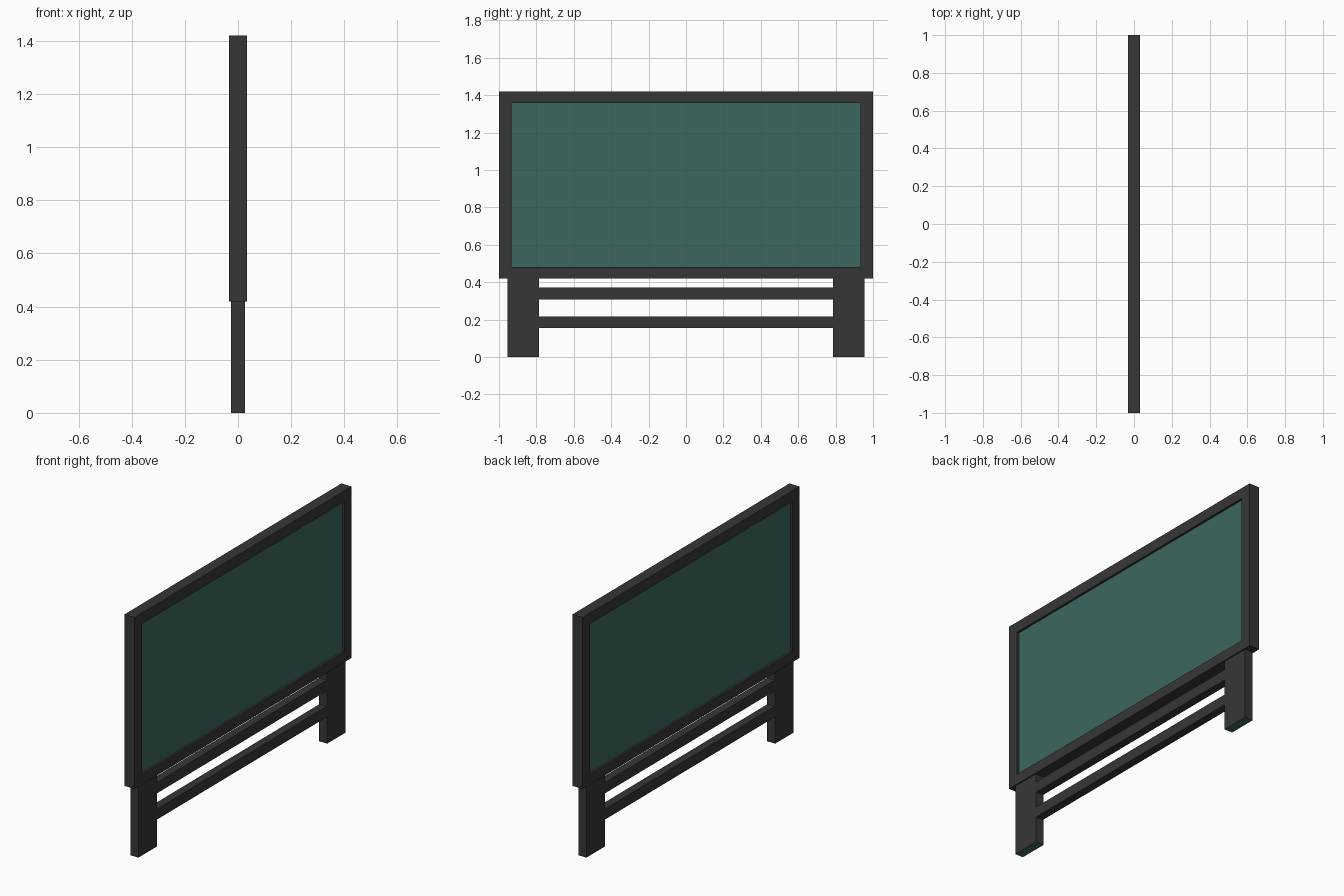
import bpy, bmesh

if "Cube" in bpy.data.objects:
    bpy.data.objects.remove(bpy.data.objects["Cube"])


def material(name, rgb):
    m = bpy.data.materials.new(name)
    m.diffuse_color = (*rgb, 1)
    m.use_nodes = True
    m.node_tree.nodes["Principled BSDF"].inputs["Base Color"].default_value = m.diffuse_color
    return m


CHARCOAL = material("charcoal", (0.037, 0.037, 0.037))
GREEN = material("board green", (0.047, 0.136, 0.117))


def finish(bm, name, *mats):
    bmesh.ops.recalc_face_normals(bm, faces=bm.faces)
    me = bpy.data.meshes.new(name)
    bm.to_mesh(me)
    bm.free()
    for m in mats:
        me.materials.append(m)
    ob = bpy.data.objects.new(name, me)
    bpy.context.collection.objects.link(ob)
    return ob


def box(name, lo, hi, *mats):
    bm = bmesh.new()
    bmesh.ops.create_cube(bm, size=1)
    for v in bm.verts:
        v.co = [(a + b) / 2 + c * (b - a) for a, b, c in zip(lo, hi, v.co)]
    bm.normal_update()
    for f in bm.faces:
        # second material, if given, goes on the underside
        f.material_index = int(len(mats) > 1 and f.normal.z < -0.5)
    return finish(bm, name, *mats)


# mitred frame: rectangular loops joined into a ring
bm = bmesh.new()
loops = []
for x, y, z0, z1 in ((0.033, 1, 0.42, 1.42), (0.033, 0.933, 0.48, 1.357),
                     (-0.033, 0.933, 0.48, 1.357), (-0.033, 1, 0.42, 1.42)):
    loops.append([bm.verts.new((x, a, b)) for a, b in
                  ((-y, z0), (y, z0), (y, z1), (-y, z1))])
for i in range(4):
    a, b = loops[i], loops[(i + 1) % 4]
    for j in range(4):
        k = (j + 1) % 4
        bm.faces.new((a[j], a[k], b[k], b[j]))
finish(bm, "frame", CHARCOAL)

# writing surface, slightly recessed on both sides
box("board_panel", (-0.02, -0.935, 0.478), (0.02, 0.935, 1.359), GREEN)

# legs with green undersides
for side, s in (("left", -1), ("right", 1)):
    ya, yb = sorted((s * 0.785, s * 0.955))
    box(side + "_leg", (-0.026, ya, 0), (0.026, yb, 0.42), CHARCOAL, GREEN)

# cross rails between the legs
for name, z0, z1 in (("lower_rail", 0.155, 0.217), ("upper_rail", 0.308, 0.371)):
    box(name, (-0.024, -0.786, z0), (0.024, 0.786, z1), CHARCOAL)
